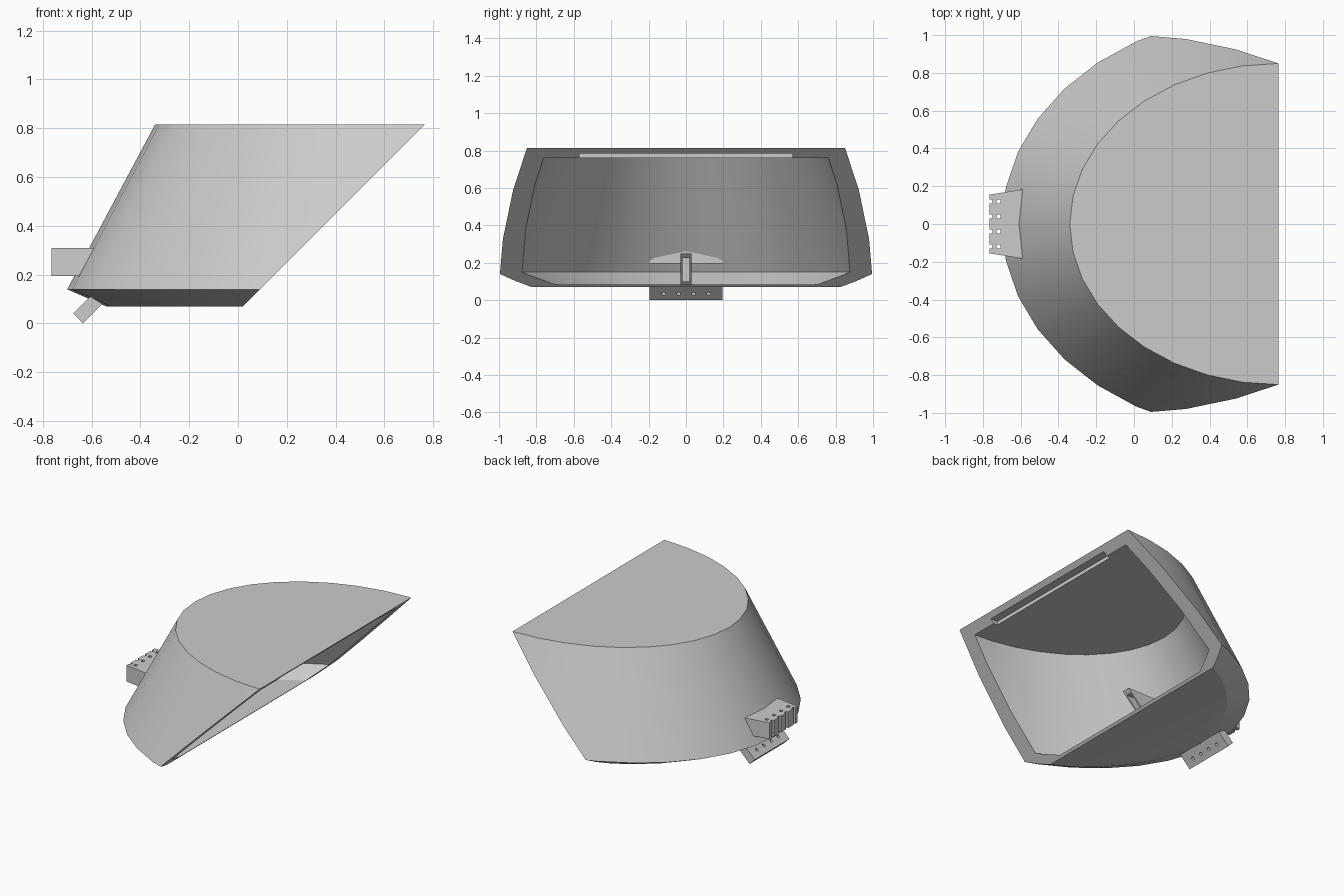
import bpy, bmesh
from math import cos, sin, tau, radians
from mathutils import Matrix, Vector

cube = bpy.data.objects.get("Cube")
if cube:
    bpy.data.objects.remove(cube)

grey = bpy.data.materials.new("plain_grey")
grey.use_nodes = True
colour = (0.6, 0.6, 0.6, 1)
grey.diffuse_color = colour
grey.node_tree.nodes["Principled BSDF"].inputs["Base Color"].default_value = colour


def make(name, bm):
    bmesh.ops.recalc_face_normals(bm, faces=bm.faces)
    mesh = bpy.data.meshes.new(name)
    bm.to_mesh(mesh)
    bm.free()
    mesh.materials.append(grey)
    obj = bpy.data.objects.new(name, mesh)
    bpy.context.collection.objects.link(obj)
    return obj


def loft(rings, count=36):
    """Closed solid through ellipses given as (nose x, half length, half width, z)."""
    bm = bmesh.new()
    loops = [[bm.verts.new((nose + a * (1 - cos(tau * i / count)), b * sin(tau * i / count), z))
              for i in range(count)] for nose, a, b, z in rings]
    for low, high in zip(loops, loops[1:]):
        for i in range(count):
            j = (i + 1) % count
            bm.faces.new((low[i], low[j], high[j], high[i]))
    bm.faces.new(loops[0])
    bm.faces.new(loops[-1])
    return bm


def prism(points, direction):
    """Extrude a flat polygon along a direction."""
    bm = bmesh.new()
    face = bm.faces.new([bm.verts.new(p) for p in points])
    new = bmesh.ops.extrude_face_region(bm, geom=[face])["geom"]
    bmesh.ops.translate(bm, vec=direction, verts=[v for v in new if isinstance(v, bmesh.types.BMVert)])
    return bm


def add_box(bm, centre, size):
    bmesh.ops.create_cube(bm, size=1, matrix=Matrix.Translation(centre) @ Matrix.Diagonal((*size, 1)))


def carve(obj, bm):
    """Subtract a shape and delete the cutter."""
    cutter = make(obj.name + "_cutter", bm)
    cutter.hide_render = True
    mod = obj.modifiers.new("cut", "BOOLEAN")
    mod.object = cutter
    mod.solver = "EXACT"
    bpy.context.view_layer.objects.active = obj
    bpy.ops.object.modifier_apply(modifier=mod.name)
    bpy.data.objects.remove(cutter)


# Hood shell: slanted elliptical cone sliced by a 45 degree plane
outer = loft([(-0.54, 1.27, 1.0, 0.07), (-0.70, 1.42, 1.115, 0.14), (-0.34, 1.105, 0.85, 0.815)])
cut = bmesh.ops.bisect_plane(outer, geom=outer.verts[:] + outer.edges[:] + outer.faces[:], dist=1e-4,
                             plane_co=(0.02, 0, 0.07), plane_no=(1, 0, -1), clear_outer=True)
bmesh.ops.holes_fill(outer, edges=[e for e in outer.edges if e.is_boundary])
hood = make("hood_shell", outer)

# Hollow inside and the shallow slot under the top edge
carve(hood, loft([(-0.46, 1.17, 0.87, 0.085), (-0.58, 1.30, 1.0, 0.15), (-0.255, 1.015, 0.765, 0.76)]))
slot = bmesh.new()
add_box(slot, (0.76, 0, 0.765), (0.16, 1.14, 0.04))
carve(hood, slot)

holes_y = [-0.12, -0.04, 0.04, 0.12]

# Rear connector block, widening inwards, with square holes and end grooves
block = make("connector_block", prism(
    [(-0.765, -0.155, 0.195), (-0.52, -0.195, 0.195), (-0.52, 0.195, 0.195), (-0.765, 0.155, 0.195)],
    Vector((0, 0, 0.115))))
grooves = bmesh.new()
for y in holes_y:
    add_box(grooves, (-0.718, y, 0.25), (0.022, 0.022, 0.3))
    add_box(grooves, (-0.765, y, 0.25), (0.03, 0.022, 0.3))
carve(block, grooves)

# Tilted mounting plate with round holes
plate = make("mounting_plate", prism(
    [(-0.635, -0.195, 0), (-0.675, -0.195, 0.04), (-0.605, -0.195, 0.11), (-0.555, -0.195, 0.08)],
    Vector((0, 0.39, 0))))
drills = bmesh.new()
tilt = Matrix.Rotation(radians(-45), 4, "Y")
for y in holes_y:
    bmesh.ops.create_cone(drills, cap_ends=True, segments=16, radius1=0.011, radius2=0.011, depth=0.3,
                          matrix=Matrix.Translation((-0.62, y, 0.055)) @ tilt)
carve(plate, drills)

# Inner bracket: hollow triangular fin behind the connector block
bracket = make("inner_bracket", prism(
    [(-0.53, -0.03, 0.25), (0.07, -0.03, 0.25), (-0.10, -0.03, 0.08), (-0.45, -0.03, 0.08)],
    Vector((0, 0.06, 0))))
carve(bracket, prism(
    [(-0.42, -0.018, 0.225), (0.1, -0.018, 0.225), (0.02, -0.018, 0.1), (-0.42, -0.018, 0.1)],
    Vector((0, 0.036, 0))))

# Smooth the curved shell and keep its edges crisp
bpy.ops.object.select_all(action="DESELECT")
for part in (hood, plate):
    part.select_set(True)
bpy.context.view_layer.objects.active = hood
bpy.ops.object.shade_smooth_by_angle(angle=radians(25))
